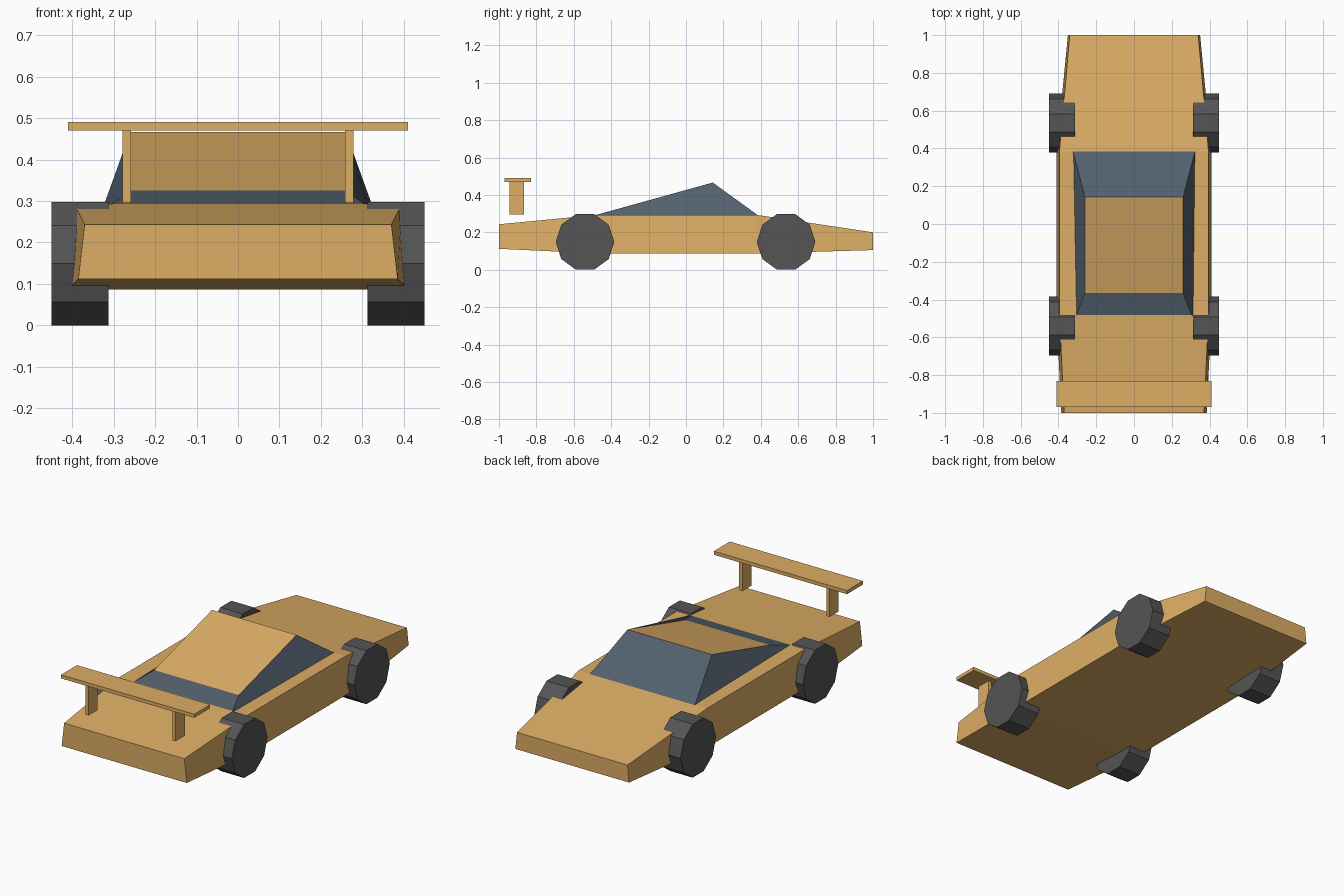
import bpy, bmesh, math
from mathutils import Matrix

if "Cube" in bpy.data.objects:
    bpy.data.objects.remove(bpy.data.objects["Cube"])


def material(name, rgb):
    m = bpy.data.materials.new(name)
    m.diffuse_color = (*rgb, 1)
    m.use_nodes = True
    m.node_tree.nodes["Principled BSDF"].inputs["Base Color"].default_value = m.diffuse_color
    return m


paint = material("paint", (0.72, 0.42, 0.13))
glass = material("glass", (0.085, 0.115, 0.15))
rubber = material("rubber", (0.09, 0.09, 0.09))


def finish(bm, name, *mats):
    bmesh.ops.recalc_face_normals(bm, faces=bm.faces)
    me = bpy.data.meshes.new(name)
    bm.to_mesh(me)
    bm.free()
    for m in mats:
        me.materials.append(m)
    ob = bpy.data.objects.new(name, me)
    bpy.context.collection.objects.link(ob)
    return ob


def loft(name, sections, *mats):
    """Skin symmetric quads: (y_low, half_low, z_low, y_top, half_top, z_top)."""
    bm = bmesh.new()
    rings = []
    for yb, wb, zb, yt, wt, zt in sections:
        pts = [(-wb, yb, zb), (wb, yb, zb), (wt, yt, zt), (-wt, yt, zt)]
        rings.append([bm.verts.new(p) for p in pts])
    for a, b in zip(rings, rings[1:]):
        for i in range(4):
            j = (i + 1) % 4
            face = bm.faces.new((a[i], a[j], b[j], b[i]))
            face.material_index = 1 if i == 2 and len(mats) > 1 else 0
    bm.faces.new(rings[0])
    bm.faces.new(rings[-1])
    return finish(bm, name, *mats)


def box(name, lo, hi, mat):
    bm = bmesh.new()
    size = [b - a for a, b in zip(lo, hi)]
    mid = [(a + b) / 2 for a, b in zip(lo, hi)]
    bmesh.ops.create_cube(bm, size=1, matrix=Matrix.Translation(mid) @ Matrix.Diagonal((*size, 1)))
    return finish(bm, name, mat)


# Wedge body
loft("body", [
    (-1.0, 0.385, 0.112, -1.0, 0.37, 0.243),
    (-0.48, 0.41, 0.087, -0.48, 0.395, 0.293),
    (0.38, 0.41, 0.087, 0.38, 0.395, 0.293),
    (1.0, 0.35, 0.105, 1.0, 0.34, 0.20),
], paint)

# Cabin: glass all round, painted sloping roof
loft("cabin", [
    (-0.51, 0.315, 0.285, -0.365, 0.26, 0.325),
    (0.385, 0.323, 0.291, 0.143, 0.26, 0.466),
], glass, paint)

# Ten-sided wheels
for y, end in ((-0.54, "wing_end"), (0.535, "nose_end")):
    for s, side in ((-1, "left"), (1, "right")):
        bm = bmesh.new()
        bmesh.ops.create_cone(bm, cap_ends=True, segments=10, radius1=0.1565, radius2=0.1565, depth=0.138)
        # vertex pointing along y so the tyre rests on a flat
        bmesh.ops.rotate(bm, verts=bm.verts, matrix=Matrix.Rotation(math.pi / 2, 3, 'Y'))
        low = min(v.co.z for v in bm.verts)
        if low < -0.152:
            bmesh.ops.rotate(bm, verts=bm.verts, matrix=Matrix.Rotation(math.pi / 10, 3, 'X'))
        low = min(v.co.z for v in bm.verts)
        bmesh.ops.translate(bm, verts=bm.verts, vec=(s * 0.381, y, -low))
        finish(bm, f"wheel_{end}_{side}", rubber)

# Wing and its posts
box("wing", (-0.41, -0.97, 0.47), (0.41, -0.83, 0.49), paint)
for s, side in ((-1, "left"), (1, "right")):
    box(f"wing_post_{side}", (s * 0.268 - 0.01, -0.945, 0.295), (s * 0.268 + 0.01, -0.865, 0.47), paint)
